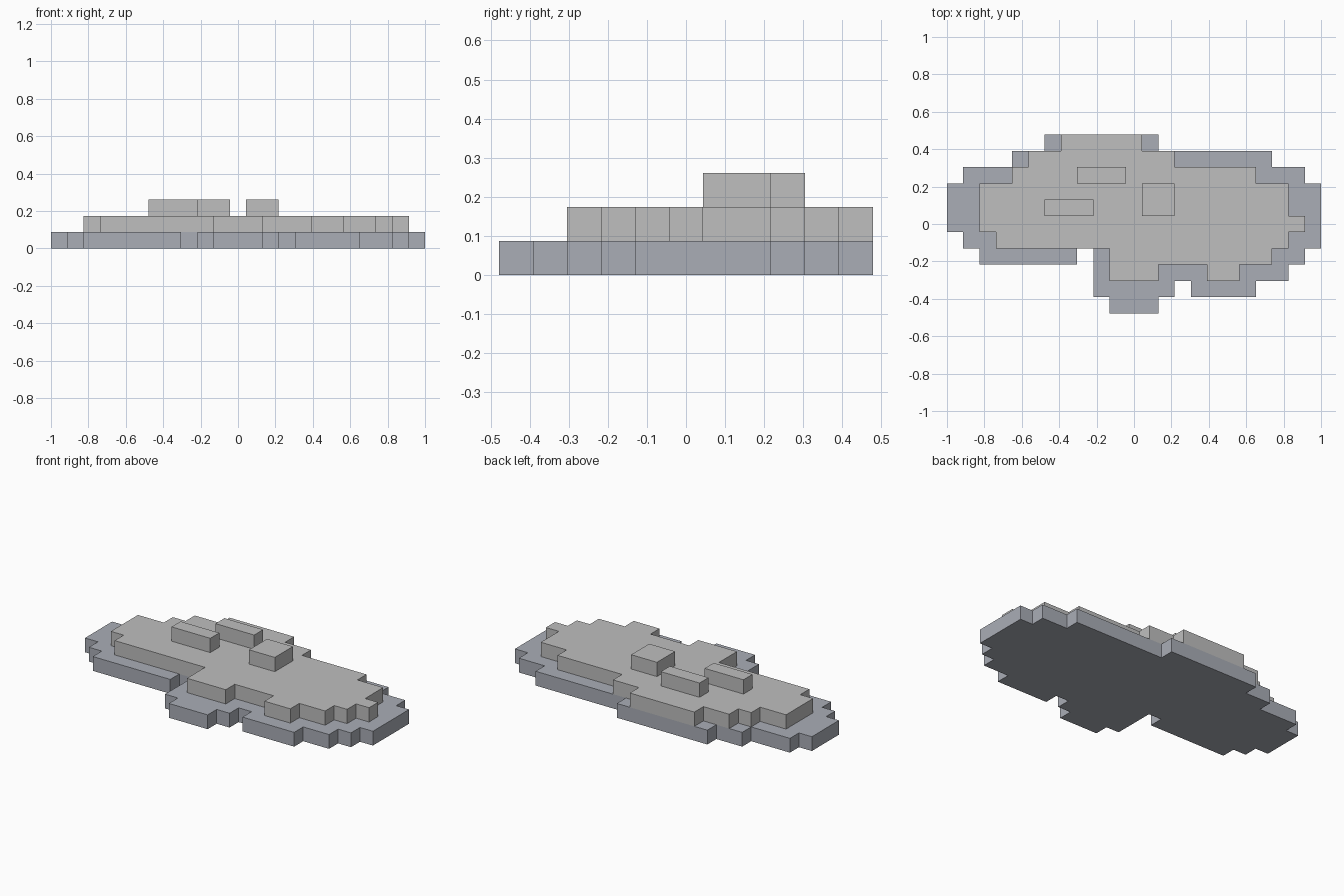
import bpy
import bmesh
import math

cube = bpy.data.objects.get("Cube")
if cube:
    bpy.data.objects.remove(cube)

# Everything sits on a grid of square cells
COLS, ROWS = 23, 11
U = 2 / COLS


def material(name, rgb):
    m = bpy.data.materials.new(name)
    m.use_nodes = True
    m.diffuse_color = (*rgb, 1)
    m.node_tree.nodes["Principled BSDF"].inputs["Base Color"].default_value = (*rgb, 1)
    return m


def slab(name, rows, level, mat):
    """Raise a one-cell-thick slab from {row: [(first column, end column), ...]}."""
    bm = bmesh.new()
    for r, spans in rows.items():
        for start, end in spans:
            for c in range(start, end):
                bm.faces.new([
                    bm.verts.new(((c + dx - COLS / 2) * U, (ROWS / 2 - r - dy) * U, level * U))
                    for dx, dy in ((0, 1), (1, 1), (1, 0), (0, 0))])
    bmesh.ops.remove_doubles(bm, verts=bm.verts[:], dist=U / 100)
    # Thicken the footprint upward
    out = bmesh.ops.extrude_face_region(bm, geom=bm.faces[:])["geom"]
    top = [g for g in out if isinstance(g, bmesh.types.BMVert)]
    bmesh.ops.translate(bm, verts=top, vec=(0, 0, U))
    bmesh.ops.recalc_face_normals(bm, faces=bm.faces[:])
    # Merge the cells into clean flat faces
    bmesh.ops.dissolve_limit(bm, angle_limit=math.radians(1),
                             verts=bm.verts[:], edges=bm.edges[:])
    mesh = bpy.data.meshes.new(name)
    bm.to_mesh(mesh)
    bm.free()
    mesh.materials.append(mat)
    ob = bpy.data.objects.new(name, mesh)
    bpy.context.collection.objects.link(ob)
    return ob


blue_grey = material("blue_grey", (0.40, 0.42, 0.47))
light_grey = material("light_grey", (0.52, 0.52, 0.52))

# Wide stepped base
slab("lower_layer", {
    0: [(6, 13)], 1: [(4, 20)], 2: [(1, 22)],
    3: [(0, 23)], 4: [(0, 23)], 5: [(0, 23)], 6: [(1, 23)],
    7: [(2, 8), (9, 22)], 8: [(9, 21)],
    9: [(9, 14), (15, 19)], 10: [(10, 13)],
}, 0, blue_grey)

# Smaller stepped layer on top of the base
slab("upper_layer", {
    0: [(7, 12)], 1: [(5, 14)], 2: [(4, 19)],
    3: [(2, 21)], 4: [(2, 21)], 5: [(2, 22)], 6: [(3, 21)],
    7: [(10, 20)], 8: [(10, 13), (16, 18)],
}, 1, light_grey)

# Raised blocks
slab("back_block", {2: [(8, 11)]}, 2, light_grey)
slab("right_block", {4: [(6, 9)]}, 2, light_grey)
slab("square_block", {3: [(12, 14)], 4: [(12, 14)]}, 2, light_grey)
